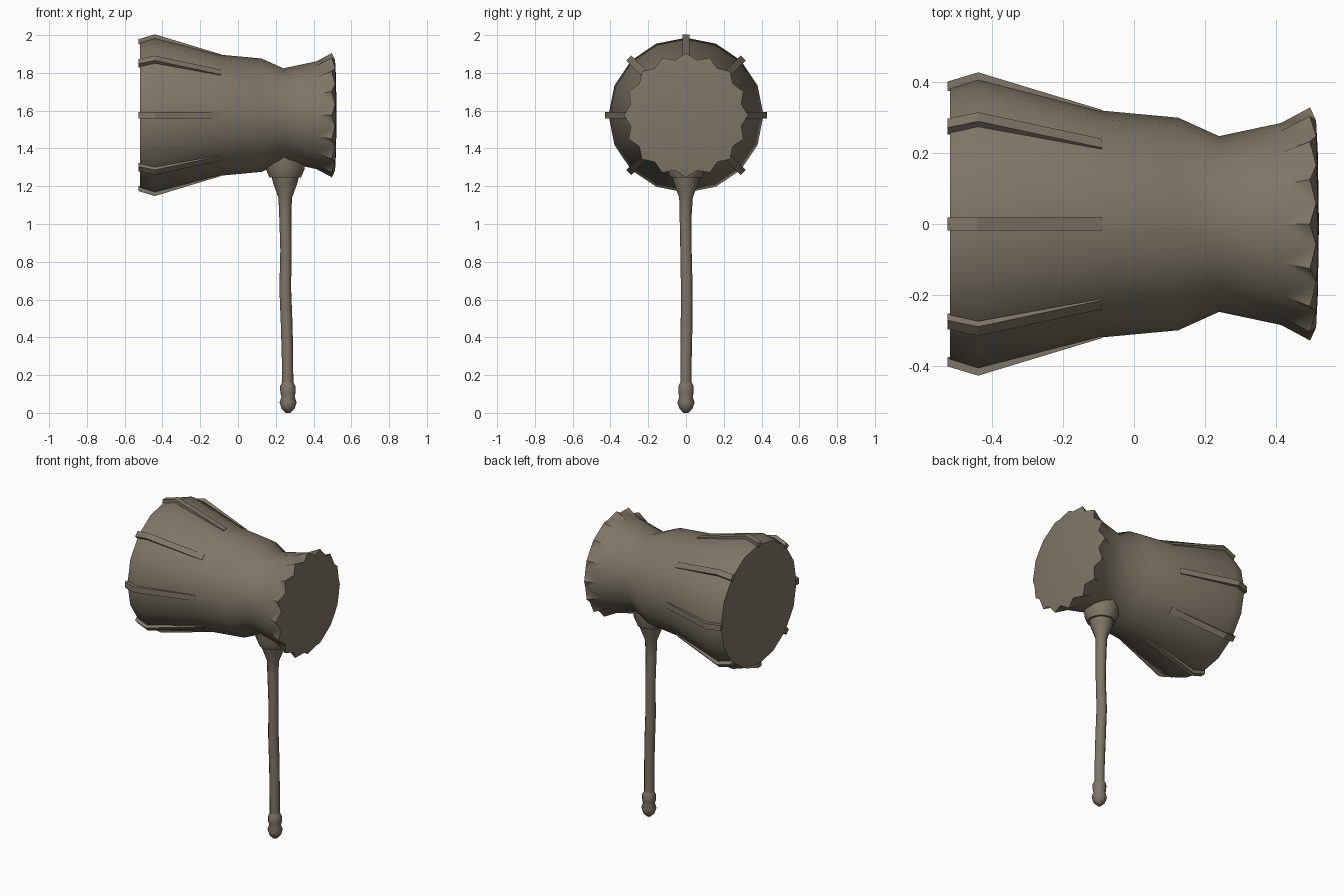
import bpy, bmesh, math
from mathutils import Vector, Matrix

if "Cube" in bpy.data.objects:
    bpy.data.objects.remove(bpy.data.objects["Cube"])

AXIS_Z = 1.576   # height of the head's centre line
SIDES = 16

brown = bpy.data.materials.new("weathered brown")
brown.diffuse_color = (0.21, 0.18, 0.135, 1)
brown.use_nodes = True
brown.node_tree.nodes["Principled BSDF"].inputs["Base Color"].default_value = brown.diffuse_color


def finish(name, bm, angle):
    bmesh.ops.recalc_face_normals(bm, faces=bm.faces)
    mesh = bpy.data.meshes.new(name)
    bm.to_mesh(mesh)
    bm.free()
    mesh.materials.append(brown)
    ob = bpy.data.objects.new(name, mesh)
    bpy.context.collection.objects.link(ob)
    bpy.ops.object.select_all(action='DESELECT')
    ob.select_set(True)
    bpy.context.view_layer.objects.active = ob
    bpy.ops.object.shade_smooth_by_angle(angle=math.radians(angle))
    return ob


def bridge(bm, a, b):
    n = len(a)
    for i in range(n):
        j = (i + 1) % n
        bm.faces.new((a[i], a[j], b[j], b[i]))


def head_ring(bm, x, r, n=SIDES):
    return [bm.verts.new((x, r * math.cos(2 * math.pi * i / n),
                          AXIS_Z + r * math.sin(2 * math.pi * i / n))) for i in range(n)]


# Mallet head: flared barrel with a waist and a splintered striking face
bm = bmesh.new()
profile = [(-0.52, 0.385), (-0.44, 0.41), (-0.09, 0.32), (0.125, 0.30),
           (0.24, 0.248), (0.415, 0.285)]
rings = [head_ring(bm, x, r) for x, r in profile]
bm.faces.new(rings[0])
for a, b in zip(rings, rings[1:]):
    bridge(bm, a, b)

# Toothed rim: corners flare out, points between them dip inward
rim = []
for i in range(SIDES * 2):
    a = math.pi * i / SIDES
    x, r = (0.497, 0.329) if i % 2 == 0 else (0.514, 0.298)
    rim.append(bm.verts.new((x, r * math.cos(a), AXIS_Z + r * math.sin(a))))
last = rings[-1]
for i in range(SIDES):
    p, q = last[i], last[(i + 1) % SIDES]
    c0, mid, c1 = rim[2 * i], rim[2 * i + 1], rim[(2 * i + 2) % (2 * SIDES)]
    bm.faces.new((p, mid, c0))
    bm.faces.new((p, q, mid))
    bm.faces.new((q, c1, mid))

# Slightly domed striking face
inner = head_ring(bm, 0.519, 0.2, SIDES * 2)
bridge(bm, rim, inner)
centre = bm.verts.new((0.522, 0, AXIS_Z))
for i in range(SIDES * 2):
    bm.faces.new((inner[i], inner[(i + 1) % (SIDES * 2)], centre))
finish("mallet_head", bm, 40)

# Eight tapering ribs around the wide end
bm = bmesh.new()
rib = [(-0.09, 0.322), (-0.44, 0.428), (-0.527, 0.402), (-0.527, 0.375),
       (-0.44, 0.385), (-0.09, 0.29)]
for k in range(8):
    turn = Matrix.Rotation(k * math.pi / 4, 3, 'X')
    sides = []
    for w in (-0.018, 0.018):
        sides.append([bm.verts.new(turn @ Vector((x, w, r)) + Vector((0, 0, AXIS_Z)))
                      for x, r in rib])
        bm.faces.new(sides[-1])
    bridge(bm, *sides)
finish("head_ribs", bm, 20)


def turned(name, rows, n, angle):
    """Upright turned part; each row is x centre, y centre, z, radius."""
    bm = bmesh.new()
    rs = []
    for x, y, z, r in rows:
        rs.append([bm.verts.new((x + r * math.cos(2 * math.pi * i / n),
                                 y + r * math.sin(2 * math.pi * i / n), z))
                   for i in range(n)])
    for a, b in zip(rs, rs[1:]):
        bridge(bm, a, b)
    bm.faces.new(rs[0])
    bm.faces.new(rs[-1])
    finish(name, bm, angle)


# Collar joining the handle to the head
turned("collar", [(0.25, 0, 1.245, 0.083), (0.25, 0, 1.29, 0.102),
                  (0.25, 0, 1.36, 0.105)], 12, 40)

# Slightly crooked handle, flaring into the collar
turned("handle", [(0.263, 0, 0.13, 0.030), (0.262, 0, 0.28, 0.030),
                  (0.258, 0.003, 0.46, 0.031), (0.250, 0.004, 0.66, 0.031),
                  (0.254, 0, 0.86, 0.030), (0.250, -0.002, 1.05, 0.032),
                  (0.250, 0, 1.14, 0.036), (0.25, 0, 1.215, 0.064),
                  (0.25, 0, 1.25, 0.072)], 12, 50)

# Rounded pommel
turned("pommel", [(0.265, 0, 0.0, 0.012), (0.265, 0, 0.022, 0.034),
                  (0.265, 0, 0.055, 0.045), (0.265, 0, 0.085, 0.035),
                  (0.264, 0, 0.105, 0.040), (0.264, 0, 0.14, 0.041),
                  (0.263, 0, 0.162, 0.030)], 12, 60)
